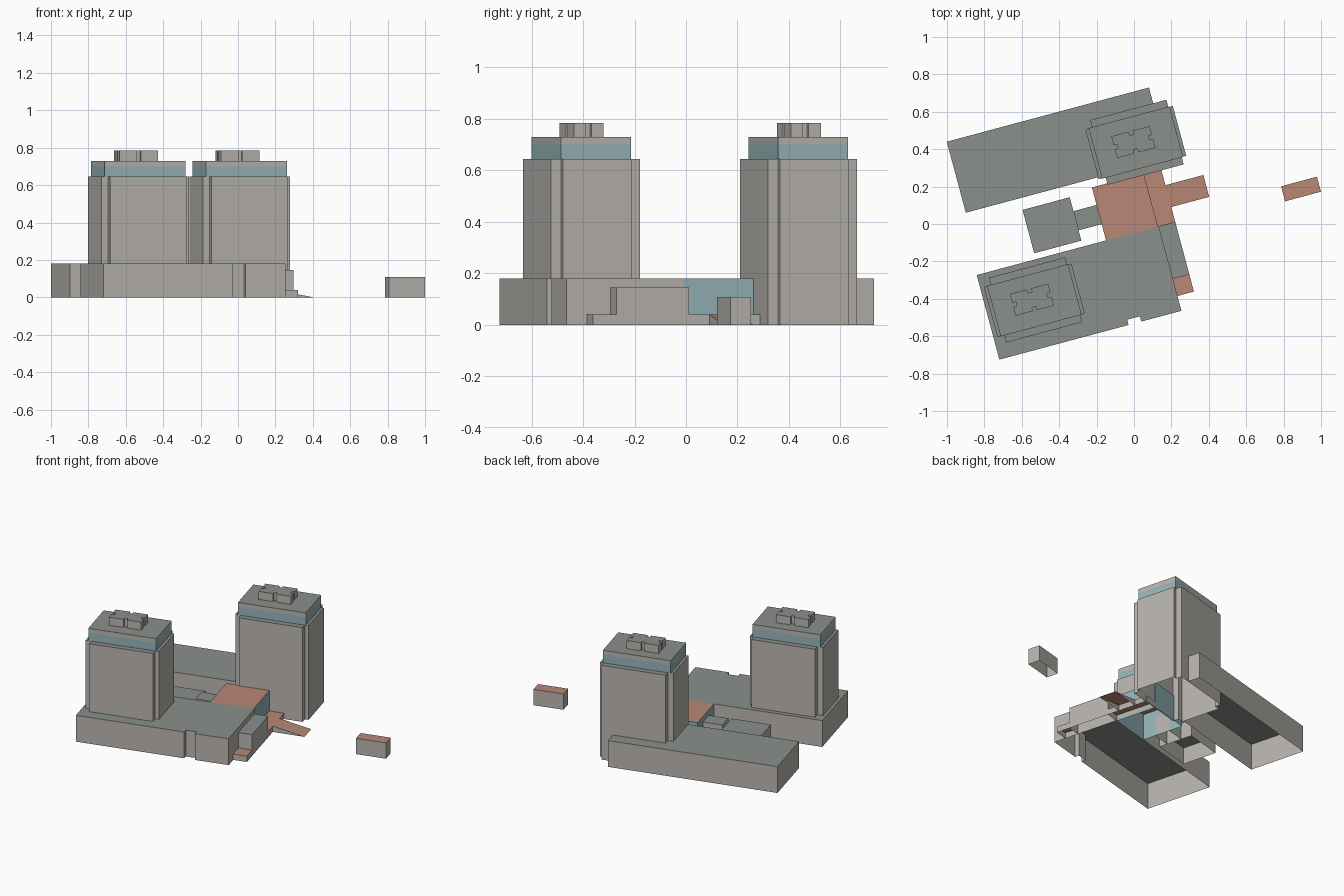
import bpy, bmesh, math

if "Cube" in bpy.data.objects:
    bpy.data.objects.remove(bpy.data.objects["Cube"])

TURN = math.radians(15)   # whole complex is turned 15 degrees on plan


def material(name, rgb):
    m = bpy.data.materials.new(name)
    m.diffuse_color = (*rgb, 1)
    m.use_nodes = True
    m.node_tree.nodes["Principled BSDF"].inputs["Base Color"].default_value = m.diffuse_color
    return m


WALL = material("wall_grey", (0.48, 0.46, 0.43))
ROOF = material("roof_grey", (0.26, 0.28, 0.26))
CLAY = material("clay_roof", (0.48, 0.25, 0.18))
GLASS = material("glass", (0.30, 0.46, 0.48))


def finish(name, bm, mats):
    bmesh.ops.recalc_face_normals(bm, faces=bm.faces[:])
    if sum(f.normal.z for f in bm.faces) < 0:
        bmesh.ops.reverse_faces(bm, faces=bm.faces[:])
    mesh = bpy.data.meshes.new(name)
    bm.to_mesh(mesh)
    bm.free()
    for m in mats:
        mesh.materials.append(m)
    ob = bpy.data.objects.new(name, mesh)
    ob.rotation_euler.z = TURN
    bpy.context.collection.objects.link(ob)
    return ob


def prism(name, pts, z0, z1, wall=WALL, roof=ROOF, cap=True):
    """Walls with a roof and an open underside."""
    bm = bmesh.new()
    lo = [bm.verts.new((x, y, z0)) for x, y in pts]
    hi = [bm.verts.new((x, y, z1)) for x, y in pts]
    n = len(pts)
    for i in range(n):
        j = (i + 1) % n
        bm.faces.new((lo[i], lo[j], hi[j], hi[i]))
    if cap:
        bm.faces.new(hi).material_index = 1
        return finish(name, bm, [wall, roof])
    return finish(name, bm, [wall])


def rect(x0, x1, y0, y1):
    return [(x0, y0), (x1, y0), (x1, y1), (x0, y1)]


def notched(cx, cy, w, h, n, d):
    """Rectangle with a small notch in the middle of each side."""
    side = lambda a, b: [(-a, -b), (-n, -b), (-n, -b + d), (n, -b + d), (n, -b)]
    pts = []
    for k in range(4):
        a, b = (w, h) if k % 2 == 0 else (h, w)
        for x, y in side(a, b):
            for _ in range(k):
                x, y = -y, x
            pts.append((cx + x, cy + y))
    return pts


def cross(cx, cy):
    """Tower plan: a wide slab crossed by a deep slab."""
    x0, x1, x2, x3 = cx - 0.242, cx - 0.204, cx + 0.217, cx + 0.242
    y0, y1, y2, y3 = cy - 0.179, cy - 0.138, cy + 0.138, cy + 0.179
    return [(x0, y1), (x1, y1), (x1, y0), (x2, y0), (x2, y1), (x3, y1),
            (x3, y2), (x2, y2), (x2, y3), (x1, y3), (x1, y2), (x0, y2)]


def tower(label, cx, cy, base):
    prism(label + "_tower_body", cross(cx, cy), base, 0.645)
    crown = rect(cx - 0.224, cx + 0.224, cy - 0.14, cy + 0.14)
    prism(label + "_tower_glass_band", crown, 0.645, 0.70, GLASS, cap=False)
    prism(label + "_tower_crown", crown, 0.70, 0.73)
    prism(label + "_tower_plant_room",
          notched(cx - 0.012, cy + 0.006, 0.106, 0.06, 0.011, 0.02), 0.73, 0.785)


# Towers
tower("front", -0.62, -0.256, 0.18)
tower("back", 0.122, 0.418, 0.0)

# Front podium with entrance notch
prism("front_podium", [(-0.883, -0.514), (-0.168, -0.514), (-0.168, -0.485),
                       (-0.097, -0.485), (-0.097, -0.514), (0.125, -0.514),
                       (0.125, -0.046), (-0.883, -0.046)], 0, 0.18)

# Back podium wrapping the tower
prism("back_podium", [(-0.853, 0.291), (-0.12, 0.291), (-0.12, 0.556),
                      (-0.082, 0.556), (-0.082, 0.597), (0.266, 0.597),
                      (0.266, 0.684), (-0.853, 0.684)], 0, 0.18)

# Central hall and entrance platform
prism("central_hall", rect(-0.167, 0.12, -0.046, 0.247), 0, 0.18, GLASS, CLAY)
prism("entrance_platform", rect(0.12, 0.216, -0.046, 0.247), 0, 0.04, WALL, CLAY)

# Side wing and low step
prism("side_wing", rect(0.125, 0.216, -0.337, -0.046), 0, 0.145)
prism("low_step", rect(0.125, 0.216, -0.432, -0.337), 0, 0.04, WALL, CLAY)

# Rear pavilion and its link to the hall
prism("rear_pavilion", rect(-0.556, -0.295, -0.013, 0.227), 0, 0.115)
prism("rear_link", rect(-0.295, -0.167, 0.044, 0.15), 0, 0.142)

# Gatehouse
prism("gatehouse", rect(0.812, 1.01, -0.092, -0.009), 0, 0.108, WALL, CLAY)

# Entrance ramp: sloping top with triangular sides
bm = bmesh.new()
a, b = [[bm.verts.new(p) for p in ((0.216, y, 0), (0.426, y, 0), (0.216, y, 0.04))]
        for y in (0.036, 0.157)]
bm.faces.new(a)
bm.faces.new(b[::-1])
bm.faces.new((a[1], b[1], b[2], a[2])).material_index = 1
finish("entrance_ramp", bm, [WALL, CLAY])
